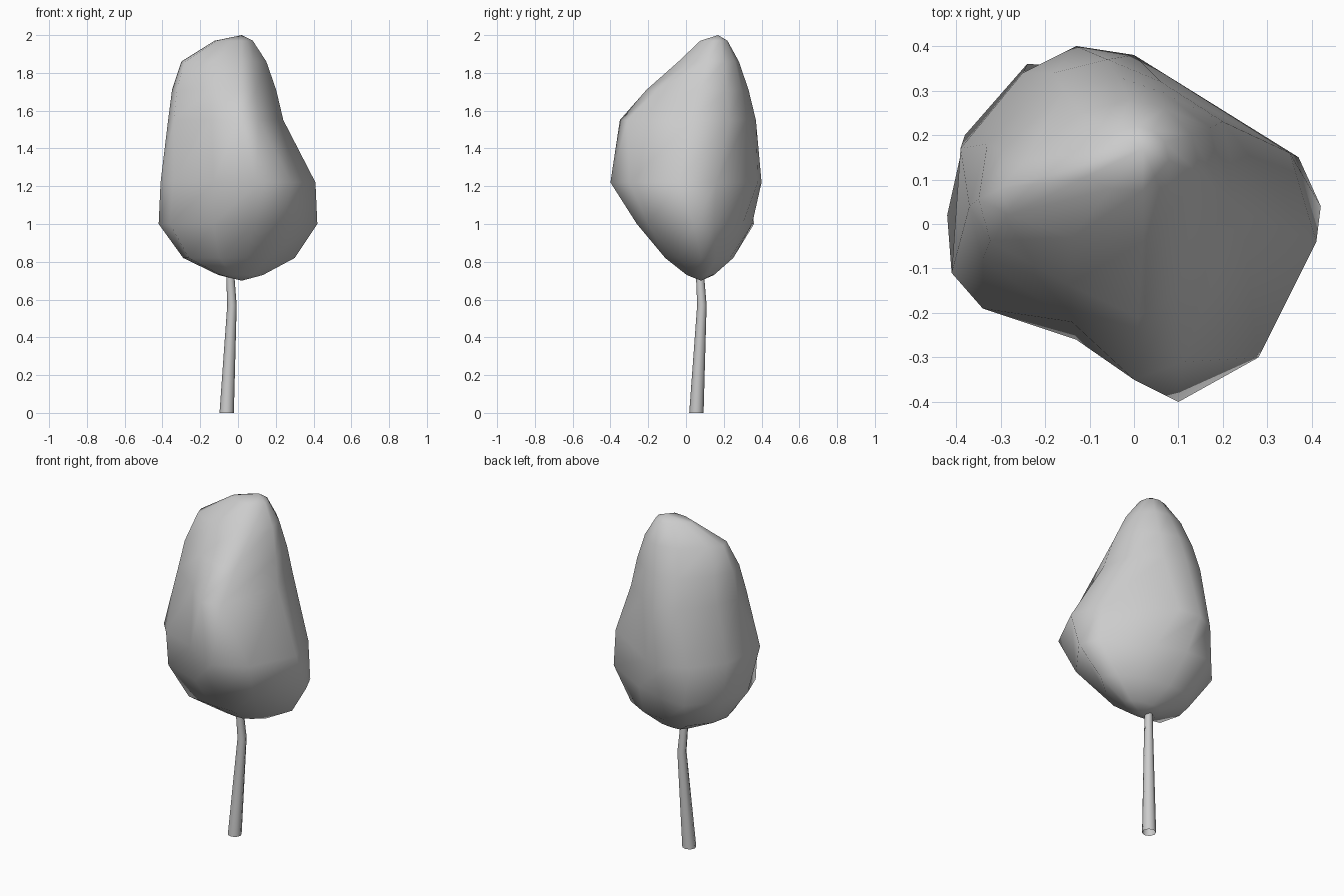
import bpy
import bmesh
from math import cos, sin, tau

default = bpy.data.objects.get("Cube")
if default:
    bpy.data.objects.remove(default)

# One plain grey for the whole tree
GREY = (0.6, 0.6, 0.6, 1)
grey = bpy.data.materials.new("plain grey")
grey.use_nodes = True
grey.diffuse_color = GREY
grey.node_tree.nodes["Principled BSDF"].inputs["Base Color"].default_value = GREY


def resized(ring, centre, factor):
    """Resize a ring of points about a centre."""
    return [tuple(c + (p - c) * factor for p, c in zip(point, centre)) for point in ring]


def halfway(ring, other):
    """Ring midway between two others."""
    return [tuple((a + b) / 2 for a, b in zip(p, q)) for p, q in zip(ring, other)]


def circle(centre, radius, sides=8):
    """Ring of points around a centre."""
    return [(centre[0] + radius * cos(tau * i / sides),
             centre[1] + radius * sin(tau * i / sides)) for i in range(sides)]


def loft(name, sections, smooth_angle, tips=()):
    """Join horizontal rings into a skin; optional tips close the two ends."""
    bm = bmesh.new()
    rings = [[bm.verts.new((x, y, z)) for x, y in ring] for z, ring in sections]
    count = len(rings[0])
    for lower, upper in zip(rings, rings[1:]):
        for i in range(count):
            j = (i + 1) % count
            bm.faces.new((lower[i], lower[j], upper[j], upper[i]))
    for tip, ring in zip(tips, (rings[0], rings[-1])):
        point = bm.verts.new(tip)
        for i in range(count):
            bm.faces.new((point, ring[i], ring[(i + 1) % count]))
    bmesh.ops.recalc_face_normals(bm, faces=bm.faces)
    mesh = bpy.data.meshes.new(name)
    bm.to_mesh(mesh)
    bm.free()
    mesh.materials.append(grey)
    part = bpy.data.objects.new(name, mesh)
    bpy.context.collection.objects.link(part)
    bpy.ops.object.select_all(action="DESELECT")
    part.select_set(True)
    bpy.context.view_layer.objects.active = part
    bpy.ops.object.shade_smooth_by_angle(angle=smooth_angle)


# Crown outlines in hundredths, counterclockwise from the left side
outlines = {
    "base": [(30, 8), (25, 16), (12, 23), (-4, 25), (-18, 24), (-27, 13),
             (-29, 3), (-26, -9), (-10, -11), (5, -11), (16, -4)],
    "belly": [(42, 4), (37, 15), (10, 30), (-8, 35), (-24, 36), (-38, 20),
              (-42, 2), (-36, -14), (-13, -22), (8, -26), (24, -20)],
    "bulge": [(41, -4), (35, 16), (0, 38), (-13, 40), (-25, 34), (-39, 17),
              (-41, -11), (-34, -19), (-13, -26), (10, -40), (28, -30)],
    "shoulder": [(24, 3), (20, 23), (6, 32), (-6, 37), (-18, 34), (-33, 18),
                 (-37, 4), (-34, -8), (-14, -22), (0, -35), (11, -31)],
    "peak": [(15, 11), (13, 20), (7, 26), (-1, 28), (-12, 25), (-24, 15),
             (-30, 8), (-28, 2), (-14, -3), (2, -4), (8, 3)],
}
rings = {key: resized(ring, (0, 0), 0.01) for key, ring in outlines.items()}
under, summit = (0.02, 0.08), (0.02, 0.17)
slope = halfway(rings["shoulder"], rings["peak"])

crown_sections = [
    (0.73, resized(rings["base"], under, 0.4)),
    (0.82, rings["base"]),
    (1.0, rings["belly"]),
    (1.22, rings["bulge"]),
    (1.55, rings["shoulder"]),
    (1.71, resized(slope, summit, 1.04)),
    (1.86, rings["peak"]),
    (1.97, resized(rings["peak"], summit, 0.45)),
]
loft("crown", crown_sections, 1.4, [(*under, 0.7), (*summit, 2)])

# Hollow trunk with a slight bend, ending inside the crown
trunk_sections = [
    (0, circle((-0.06, 0.055), 0.038)),
    (0.57, circle((-0.032, 0.084), 0.025)),
    (0.8, circle((-0.045, 0.07), 0.02)),
]
loft("trunk", trunk_sections, 0.8)
